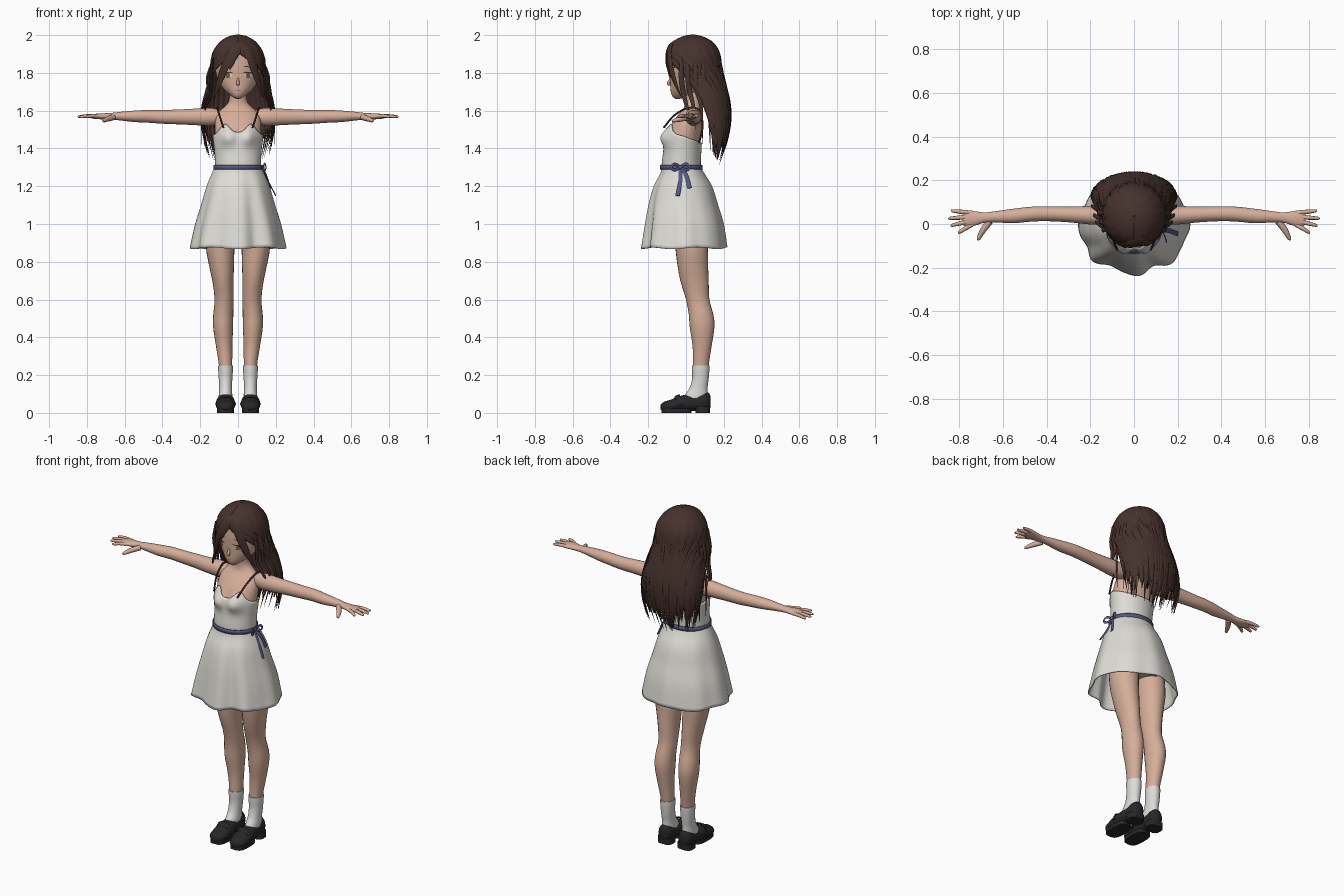
import bpy, bmesh, random
from math import sin, cos, pi, sqrt, exp, radians
from mathutils import Vector

random.seed(4)
if "Cube" in bpy.data.objects:
    bpy.data.objects.remove(bpy.data.objects["Cube"])


def material(name, *rgb):
    m = bpy.data.materials.new(name)
    m.use_nodes = True
    m.diffuse_color = (*rgb, 1)
    m.node_tree.nodes["Principled BSDF"].inputs["Base Color"].default_value = (*rgb, 1)
    return m


SKIN = material("skin", .67, .42, .32)
HAIR = material("brown_hair", .062, .032, .026)
DRESS = material("dress_white", .74, .72, .67)
RIBBON = material("ribbon_blue", .09, .1, .22)
SHOE = material("shoe_black", .02, .02, .022)
SOCK = material("sock_white", .72, .71, .68)
STRAP = material("strap_brown", .04, .018, .015)
EYE = material("eye_white", .7, .62, .55)
IRIS = material("iris_brown", .2, .11, .06)
LIP = material("lip_pink", .5, .2, .17)


def prof(table, s):
    """Smooth interpolation of rows whose first value is the parameter."""
    s = min(max(s, table[0][0]), table[-1][0])
    i = 0
    while i < len(table) - 2 and s > table[i + 1][0]:
        i += 1
    a, b = table[i], table[i + 1]
    p, q = table[max(i - 1, 0)], table[min(i + 2, len(table) - 1)]
    h = b[0] - a[0]
    t = (s - a[0]) / h
    out = []
    for k in range(1, len(a)):
        ma = (b[k] - p[k]) / (b[0] - p[0]) * h
        mb = (q[k] - a[k]) / (q[0] - a[0]) * h
        out.append(a[k] * (2*t**3 - 3*t*t + 1) + ma * (t**3 - 2*t*t + t)
                   + b[k] * (3*t*t - 2*t**3) + mb * (t**3 - t*t))
    return out


def skin_rings(bm, rings, closed=True, caps=True):
    rows = [[bm.verts.new(p) for p in r] for r in rings]
    n = len(rows[0])
    for a, b in zip(rows, rows[1:]):
        for j in range(n if closed else n - 1):
            k = (j + 1) % n
            bm.faces.new((a[j], a[k], b[k], b[j]))
    if caps:
        bm.faces.new(rows[0])
        bm.faces.new(rows[-1])


def finish(name, bm, mat, mirror=False, thick=0):
    bmesh.ops.recalc_face_normals(bm, faces=bm.faces)
    me = bpy.data.meshes.new(name)
    bm.to_mesh(me)
    bm.free()
    me.materials.append(mat)
    ob = bpy.data.objects.new(name, me)
    bpy.context.collection.objects.link(ob)
    if thick:
        mod = ob.modifiers.new("thickness", 'SOLIDIFY')
        mod.thickness = thick
        mod.offset = 0
    if mirror:
        ob.modifiers.new("mirror", 'MIRROR').use_mirror_merge = False
    bpy.ops.object.select_all(action='DESELECT')
    ob.select_set(True)
    bpy.context.view_layer.objects.active = ob
    bpy.ops.object.shade_smooth_by_angle(angle=radians(50))
    return ob


def tower(name, table, mat, axis=2, mirror=False, n=24, steps=30):
    """Elliptical rings (s, centre a, centre b, radius a, radius b) along an axis."""
    rings = []
    for i in range(steps + 1):
        s = table[0][0] + (table[-1][0] - table[0][0]) * i / steps
        ca, cb, ra, rb = prof(table, s)
        ring = []
        for j in range(n):
            p = [ca + ra * cos(2*pi*j/n), cb + rb * sin(2*pi*j/n)]
            p.insert(axis, s)
            ring.append(p)
        rings.append(ring)
    bm = bmesh.new()
    skin_rings(bm, rings)
    return finish(name, bm, mat, mirror)


def tube(bm, pts, radii, flat=1, ref=(0, 0, 1), n=8, steps=12):
    rows = [(i, *p, r) for i, (p, r) in enumerate(zip(pts, radii))]
    samples = [prof(rows, (len(rows) - 1) * i / steps) for i in range(steps + 1)]
    rings = []
    for i, s in enumerate(samples):
        t = Vector(samples[min(i + 1, steps)][:3]) - Vector(samples[max(i - 1, 0)][:3])
        side = t.cross(Vector(ref)).normalized()
        up = side.cross(t).normalized()
        rings.append([Vector(s[:3]) + s[3] * (side * cos(2*pi*j/n) + up * flat * sin(2*pi*j/n))
                      for j in range(n)])
    skin_rings(bm, rings)


# Torso and neck, with a shared surface for the bodice and belt
TORSO = [(.95, 0, .02, .14, .1), (1.1, 0, .02, .135, .1), (1.2, 0, -.01, .115, .095),
         (1.3, 0, -.025, .11, .093), (1.38, 0, -.02, .113, .09), (1.46, 0, -.012, .122, .088),
         (1.53, 0, .005, .122, .082), (1.58, 0, .022, .112, .062), (1.61, 0, .035, .085, .048),
         (1.64, 0, .035, .052, .042), (1.7, 0, .03, .045, .043)]


def torso_point(a, z, off):
    cx, cy, rx, ry = prof(TORSO, z)
    x = (rx + off) * cos(a)
    bust = .036 * max(0, -sin(a)) * exp(-((abs(x) - .058) / .042)**2 - ((z - 1.46) / .042)**2)
    return (x, cy + (ry + off) * sin(a) - bust, z)


def wrap(name, mat, low, high, off, steps, caps=False, thick=0, n=64):
    bm = bmesh.new()
    rings = []
    for i in range(steps + 1):
        ring = []
        for j in range(n):
            a = 2 * pi * j / n
            ring.append(torso_point(a, low + (high(a) - low) * i / steps, off))
        rings.append(ring)
    skin_rings(bm, rings, caps=caps)
    finish(name, bm, mat, thick=thick)


def neckline(a):
    f = max(0, -sin(a))
    return 1.465 + .055 * f * exp(-((abs(cos(a)) - .55) / .25)**2) + .02 * f - .035 * max(0, sin(a))


wrap("torso", SKIN, .95, lambda a: 1.7, 0, 40, caps=True)
wrap("bodice", DRESS, 1.28, neckline, .008, 16, thick=.006)
wrap("waist_ribbon", RIBBON, 1.288, lambda a: 1.312, .016, 2, thick=.006)

# Skirt with folds that deepen towards the hem and the front
SKIRT = [(.872, 0, -.005, .25, .218), (1.0, 0, -.006, .222, .2), (1.1, 0, -.013, .192, .178),
         (1.2, 0, -.016, .163, .15), (1.27, 0, -.02, .135, .112), (1.31, 0, -.025, .118, .1)]
bm = bmesh.new()
rings = []
for i in range(25):
    z = .872 + .438 * i / 24
    cx, cy, rx, ry = prof(SKIRT, z)
    ring = []
    for j in range(128):
        a = 2 * pi * j / 128
        front = .25 + .75 * max(0, -sin(a))
        depth = (1 - i / 24)**.8
        k = 1 + depth * front * (.065 * cos(8 * (a + pi/2)) + .02 * sin(13 * a + 1))
        ring.append((rx * k * cos(a), cy + ry * k * sin(a), z + .005 * depth * sin(5 * a)))
    rings.append(ring)
skin_rings(bm, rings, caps=False)
finish("skirt", bm, DRESS, thick=.005)

# Ribbon bow at the left side of the waist
bm = bmesh.new()
knot = (.128, -.03, 1.3)
for mid, end in (((.158, -.03, 1.23), (.2, -.045, 1.15)), ((.15, 0, 1.26), (.172, .02, 1.19))):
    tube(bm, [knot, mid, end], [.009, .011, .012], .25, (1, 0, .3))
for s in (-1, 1):
    tube(bm, [knot, (.142, -.03 + s*.03, 1.318), (.148, -.03 + s*.05, 1.3),
              (.142, -.03 + s*.03, 1.285), knot], [.007] * 5, .4, (1, 0, 0))
bmesh.ops.create_uvsphere(bm, u_segments=12, v_segments=8, radius=.013)
bmesh.ops.translate(bm, verts=bm.verts[-86:], vec=knot)
finish("ribbon_bow", bm, RIBBON)

# Shoulder straps
bm = bmesh.new()
tube(bm, [(.077, -.118, 1.51), (.098, -.062, 1.575), (.11, .01, 1.614), (.108, .07, 1.602),
          (.09, .088, 1.52), (.075, .07, 1.43)], [.005] * 6, 1, (1, 0, 0), steps=24)
finish("dress_straps", bm, STRAP, mirror=True)

# Arms and hands
tower("arms", [(.09, .04, 1.568, .036, .035), (.14, .04, 1.567, .043, .047), (.2, .04, 1.567, .042, .045),
               (.3, .044, 1.567, .036, .04), (.4, .047, 1.567, .034, .036), (.47, .045, 1.57, .034, .034),
               (.55, .037, 1.57, .033, .03), (.63, .033, 1.571, .026, .022), (.68, .03, 1.57, .023, .017),
               (.72, .026, 1.57, .031, .016), (.76, .024, 1.57, .037, .013), (.785, .024, 1.57, .028, .008)],
      SKIN, axis=0, mirror=True)
bm = bmesh.new()
for k, (x, y) in enumerate([(.805, -.038), (.838, -.006), (.848, .026), (.836, .06)]):
    y0 = -.003 + .018 * k
    tube(bm, [(.74, y0, 1.57), ((.74 + x) / 2, (y0 + y) / 2, 1.572), (x - .006, y, 1.568), (x, y, 1.567)],
         [.01, .01, .007, .003])
tube(bm, [(.66, .012, 1.565), (.69, -.028, 1.556), (.71, -.065, 1.547), (.714, -.074, 1.545)],
     [.016, .014, .009, .004])
finish("fingers", bm, SKIN, mirror=True)

# Legs, socks and shoes
tower("legs", [(.1, .066, .07, .028, .036), (.25, .066, .078, .035, .042), (.35, .073, .085, .043, .05),
               (.46, .079, .085, .053, .066), (.52, .078, .08, .053, .065), (.6, .074, .062, .05, .062),
               (.7, .08, .045, .056, .075), (.78, .087, .036, .066, .081), (.87, .094, .03, .075, .086),
               (1.0, .09, .02, .078, .09)], SKIN, mirror=True)
tower("socks", [(.04, .066, .04, .036, .07), (.09, .066, .053, .036, .062), (.13, .066, .066, .034, .048),
                (.18, .066, .076, .036, .044), (.23, .066, .078, .039, .046), (.252, .066, .078, .039, .046)],
      SOCK, mirror=True)
tower("shoes", [(-.135, .066, .03, .012, .012), (-.12, .066, .033, .038, .024), (-.08, .066, .038, .05, .032),
                (-.04, .066, .047, .05, .04), (0, .066, .052, .046, .044), (.05, .066, .055, .043, .044),
                (.1, .066, .06, .041, .05), (.122, .066, .06, .03, .045), (.13, .066, .058, .015, .03)],
      SHOE, axis=1, mirror=True)
bm = bmesh.new()
for y0, y1, top in ((-.13, .03, .022), (.05, .128, .035)):
    outline = []
    for j in range(24):
        c, s = cos(2*pi*j/24), sin(2*pi*j/24)
        outline.append((.066 + .046 * abs(c)**.6 * (1 if c > 0 else -1),
                        (y0 + y1) / 2 + (y1 - y0) / 2 * abs(s)**.7 * (1 if s > 0 else -1)))
    skin_rings(bm, [[(x, y, z) for x, y in outline] for z in (0, top)])
tube(bm, [(.018, -.035, .04), (.035, -.045, .082), (.066, -.047, .09), (.097, -.045, .082), (.114, -.035, .04)],
     [.016] * 5, .3, (0, -.4, 1))
finish("shoe_soles", bm, SHOE, mirror=True)

# Head and facial details
HEAD = [(1.663, 0, -.045, .012, .012), (1.675, 0, -.03, .032, .042), (1.7, 0, -.005, .064, .075),
        (1.74, 0, .015, .096, .098), (1.79, 0, .028, .115, .113), (1.85, 0, .036, .122, .122),
        (1.92, 0, .036, .108, .11), (1.97, 0, .035, .06, .06)]
tower("head", HEAD, SKIN, n=40)
bm = bmesh.new()
tube(bm, [(0, -.078, 1.775), (0, -.091, 1.75), (0, -.09, 1.742), (0, -.076, 1.735)],
     [.004, .008, .009, .004], ref=(0, 1, 0))
finish("nose", bm, SKIN)


def patch(name, mat, cx, cz, rx, rz, off, tilt=0, mirror=True):
    bm = bmesh.new()
    rings = []
    for i in range(1, 5):
        ring = []
        for j in range(20):
            u, v = rx * i / 4 * cos(2*pi*j/20), rz * i / 4 * sin(2*pi*j/20)
            x, z = cx + u, cz + v + tilt * u - 6 * abs(tilt) * u * u
            _, cy, hx, hy = prof(HEAD, z)
            ring.append((x, cy - hy * sqrt(max(.02, 1 - (x / hx)**2)) - off, z))
        rings.append(ring)
    skin_rings(bm, rings, caps=False)
    bm.faces.new(bm.verts[:20])
    finish(name, bm, mat, mirror)


patch("eye_whites", EYE, .055, 1.787, .026, .012, .002)
patch("irises", IRIS, .053, 1.787, .012, .012, .0035)
patch("upper_lashes", HAIR, .056, 1.801, .03, .004, .005, -.12)
patch("lower_lashes", HAIR, .057, 1.775, .018, .0015, .004)
patch("eyebrows", HAIR, .056, 1.832, .028, .0028, .003, -.15)
patch("mouth", LIP, 0, 1.707, .015, .003, .003, mirror=False)

# Hair: one ragged sheet from crown to waist, open around the face
MANE = [(1.3, .15, .13, .04), (1.4, .175, .13, .075), (1.5, .19, .125, .105), (1.6, .19, .105, .13),
        (1.7, .168, .075, .145), (1.8, .15, .045, .147), (1.9, .136, .04, .14), (1.96, .097, .035, .108),
        (1.99, .05, .035, .053), (2.0, .004, .035, .004)]
SPREAD = [(1.3, 75), (1.6, 88), (1.72, 98), (1.8, 118), (1.86, 150), (1.91, 180), (2.0, 180)]


def mane_point(u, z, off=0):
    rx, cy, ry = prof(MANE, z)
    a = u * radians(min(180, prof(SPREAD, z)[0]))
    return ((rx + off) * sin(a), cy + (ry + off) * cos(a), z)


bm = bmesh.new()
ends = [1.35 + .08 * abs(c / 48 - 1) + .07 * abs(sin(c * .45)) + random.uniform(0, .05) for c in range(97)]
rings = [[mane_point(c / 48 - 1, 2 - (2 - ends[c]) * (i / 36)**1.5, .004 * i / 36 * sin(c * 1.1) - .004)
          for c in range(97)] for i in range(37)]
skin_rings(bm, rings, closed=False, caps=False)
finish("hair_mane", bm, HAIR, thick=.009)

# Loose locks over the mane
bm = bmesh.new()
for k in range(56):
    u = -.98 + 1.96 * k / 55
    top, tip = random.uniform(1.72, 1.93), random.uniform(1.31, 1.43) + .04 * abs(u)
    drift = random.uniform(-.05, .05)
    path = [mane_point(u + drift * t * t, top + (tip - top) * t, .001) for t in (0, .25, .5, .75, 1)]
    tube(bm, path, [.003, .013, .013, .009, .001], .4, (sin(2 * u), cos(2 * u), 0), n=6)
finish("hair_locks", bm, HAIR)

# Swept fringe falling from a parting
bm = bmesh.new()
for x1, z1 in ((-.132, 1.66), (-.12, 1.72), (-.1, 1.77), (-.075, 1.815), (-.045, 1.815), (-.02, 1.86),
               (.03, 1.885), (.055, 1.865), (.085, 1.835), (.107, 1.78), (.122, 1.72), (.132, 1.67)):
    path = []
    for t in (0, .25, .5, .75, 1):
        x, z = .015 + (x1 - .015) * t**.75, 1.975 + (z1 - 1.975) * t
        rx, cy, ry = prof(MANE, max(z, 1.83))
        path.append((x, cy - ry * sqrt(max(.05, 1 - (x / rx)**2)) - .001, z))
    tube(bm, path, [.008, .02, .021, .015, .001], .35, (x1 * 4, -1, .2))
finish("fringe", bm, HAIR)

# Side locks in front of the ears and shoulders
bm = bmesh.new()
for dx, y, tip in ((0, -.025, 1.6), (.012, .01, 1.5), (.02, .05, 1.42), (.005, .09, 1.38)):
    path = [(.128, y, 1.88), (.142 + dx, y, 1.78), (.14 + dx, y + .01, 1.7),
            (.17 + dx, y + .03, 1.62), (.175 + dx, y + .04, tip)]
    tube(bm, path, [.008, .014, .013, .009, .001], .5, (1, 0, 0))
finish("side_locks", bm, HAIR, mirror=True)
